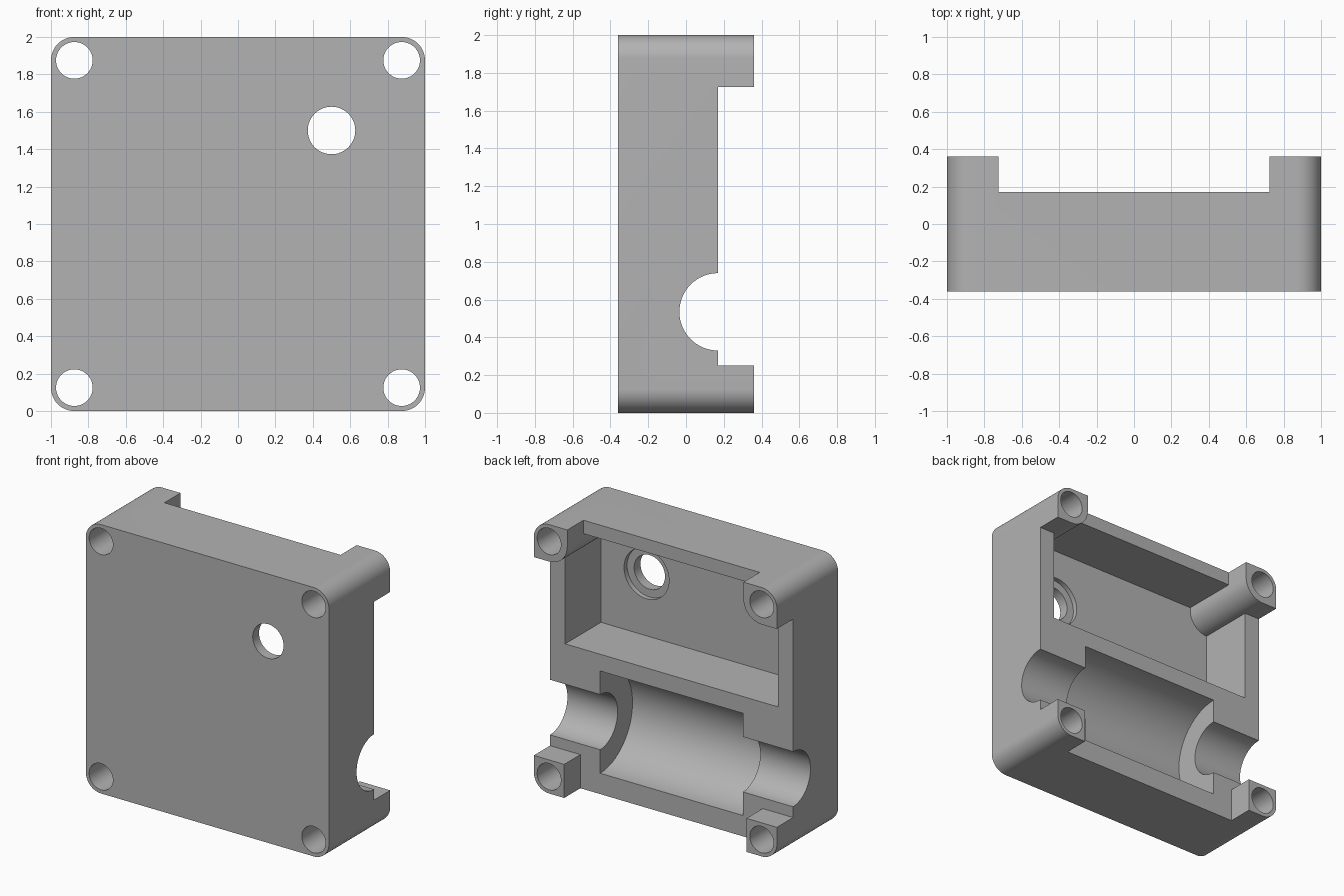
import bpy
import bmesh
from math import cos, sin, pi, radians
from mathutils import Vector

default_cube = bpy.data.objects.get("Cube")
if default_cube:
    bpy.data.objects.remove(default_cube, do_unlink=True)

FRONT, BACK, SPLIT = -0.36, 0.36, 0.17    # front wall, post tips, parting face
HOLE_X, HOLE_LOW, HOLE_HIGH = 0.875, 0.125, 1.875

grey = bpy.data.materials.new("plain grey")
grey.use_nodes = True
colour = (0.45, 0.45, 0.45, 1)
grey.diffuse_color = colour
grey.node_tree.nodes["Principled BSDF"].inputs["Base Color"].default_value = colour


def arc(cx, cz, r, start, end, steps=16):
    """Points of an arc, angles in degrees."""
    angles = [radians(start + (end - start) * i / steps) for i in range(steps + 1)]
    return [(cx + r * cos(a), cz + r * sin(a)) for a in angles]


def mirrored(half):
    """Close a right-hand outline with its mirror image."""
    return half + [(-x, z) for x, z in reversed(half)]


def prism(name, outline, low, high, axis="y"):
    """Extrude an outline along y (outline is x, z) or x (outline is y, z)."""
    place = (lambda p, d: Vector((p[0], d, p[1]))) if axis == "y" else \
            (lambda p, d: Vector((d, p[0], p[1])))
    bm = bmesh.new()
    face = bm.faces.new([bm.verts.new(place(p, low)) for p in outline])
    extruded = bmesh.ops.extrude_face_region(bm, geom=[face])["geom"]
    verts = [v for v in extruded if isinstance(v, bmesh.types.BMVert)]
    bmesh.ops.translate(bm, verts=verts, vec=place((0, 0), high - low))
    bmesh.ops.recalc_face_normals(bm, faces=bm.faces)
    mesh = bpy.data.meshes.new(name)
    bm.to_mesh(mesh)
    bm.free()
    mesh.materials.append(grey)
    obj = bpy.data.objects.new(name, mesh)
    bpy.context.collection.objects.link(obj)
    return obj


def circle(cx, cz, r, steps=64):
    return arc(cx, cz, r, 0, 360, steps)[:-1]


# Rounded block as deep as the corner posts
housing = prism("housing", mirrored(arc(HOLE_X, HOLE_LOW, 0.125, -90, 0)
                                    + arc(HOLE_X, HOLE_HIGH, 0.125, 0, 90)), FRONT, BACK)

# Back step that leaves square lower posts and rounded upper posts
post_curve = arc(HOLE_X, HOLE_HIGH, 0.15, 270, 180)
step = [(0.75, -0.2), (0.75, 0.25), (1.2, 0.25), (1.2, 1.725)] + post_curve + [(0.725, 2.2)]
cutters = [prism("back_step_cutter", mirrored(step), SPLIT, 0.6)]

# Upper pocket, whose top corners wrap around the posts
pocket = [(HOLE_X, 1.04)] + post_curve + [(0.725, 1.9)]
cutters.append(prism("pocket_cutter", mirrored(pocket), -0.25, 0.25))

# Half-round channel with a wider middle
for name, r, reach in (("channel_cutter", 0.205, 1.2), ("chamber_cutter", 0.38, 0.587)):
    cutters.append(prism(name, circle(SPLIT, 0.535, r), -reach, reach, axis="x"))

# Round opening in the front wall with a shallow counterbore inside
cutters.append(prism("opening_cutter", circle(0.5, 1.5, 0.127), -0.6, 0))
cutters.append(prism("counterbore_cutter", circle(0.5, 1.5, 0.185), -0.286, 0))

# Screw holes through the four posts
for x in (-HOLE_X, HOLE_X):
    for z in (HOLE_LOW, HOLE_HIGH):
        cutters.append(prism("screw_hole_cutter", circle(x, z, 0.098, 48), -0.6, 0.6))

bpy.ops.object.select_all(action="DESELECT")
bpy.context.view_layer.objects.active = housing
housing.select_set(True)
for cutter in cutters:
    cutter.hide_render = True
    cut = housing.modifiers.new(cutter.name, "BOOLEAN")
    cut.operation = "DIFFERENCE"
    cut.solver = "EXACT"
    cut.object = cutter
    bpy.ops.object.modifier_apply(modifier=cut.name)
    bpy.data.objects.remove(cutter, do_unlink=True)

bpy.ops.object.shade_smooth_by_angle(angle=radians(30))
